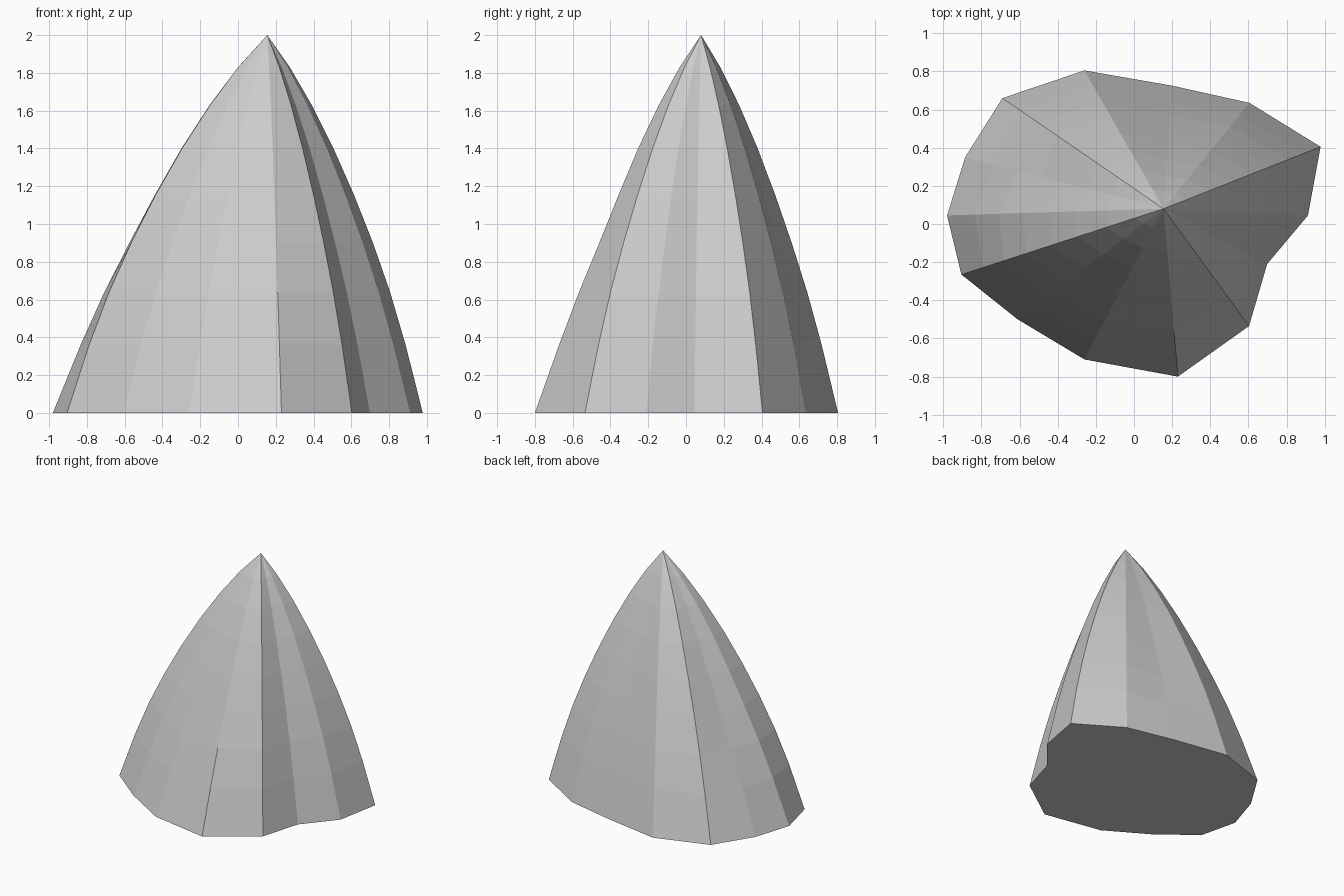
import bpy, bmesh

if "Cube" in bpy.data.objects:
    bpy.data.objects.remove(bpy.data.objects["Cube"])

# Irregular base outline, counter-clockwise: x, y and how far
# each ridge keeps its bulge towards the tip
outline = [(0.978, 0.405, 1.0), (0.605, 0.635, 0.98), (0.20, 0.725, 0.92),
           (-0.26, 0.805, 0.97), (-0.69, 0.66, 0.97), (-0.885, 0.35, 0.89),
           (-0.98, 0.045, 0.94), (-0.905, -0.265, 1.0), (-0.61, -0.50, 0.96),
           (-0.26, -0.71, 0.91), (0.23, -0.80, 0.89), (0.603, -0.535, 0.98),
           (0.698, -0.21, 0.97), (0.912, 0.045, 0.98)]
apex = (0.155, 0.08, 2.0)
# Height and remaining width of each ring: a bulging cone
profile = [(0, 1), (0.36, 0.89), (0.64, 0.79), (0.90, 0.68), (1.15, 0.56),
           (1.40, 0.426), (1.63, 0.286), (1.83, 0.145)]

bm = bmesh.new()
rings = []
for z, s in profile:
    ring = []
    for x, y, keep in outline:
        k = s * (1 - (1 - keep) * min(z / 1.0, 1))
        ring.append(bm.verts.new((apex[0] + (x - apex[0]) * k,
                                  apex[1] + (y - apex[1]) * k, z)))
    rings.append(ring)
tip = bm.verts.new(apex)
n = len(outline)

# Flat underside, side bands and tip fan
bm.faces.new(rings[0][::-1])
for a, b in zip(rings, rings[1:]):
    for i in range(n):
        j = (i + 1) % n
        bm.faces.new((a[i], a[j], b[j], b[i]))
for i in range(n):
    bm.faces.new((rings[-1][i], rings[-1][(i + 1) % n], tip))

mesh = bpy.data.meshes.new("rock_spike")
bm.to_mesh(mesh)
bm.free()
bpy.context.collection.objects.link(bpy.data.objects.new("rock_spike", mesh))
